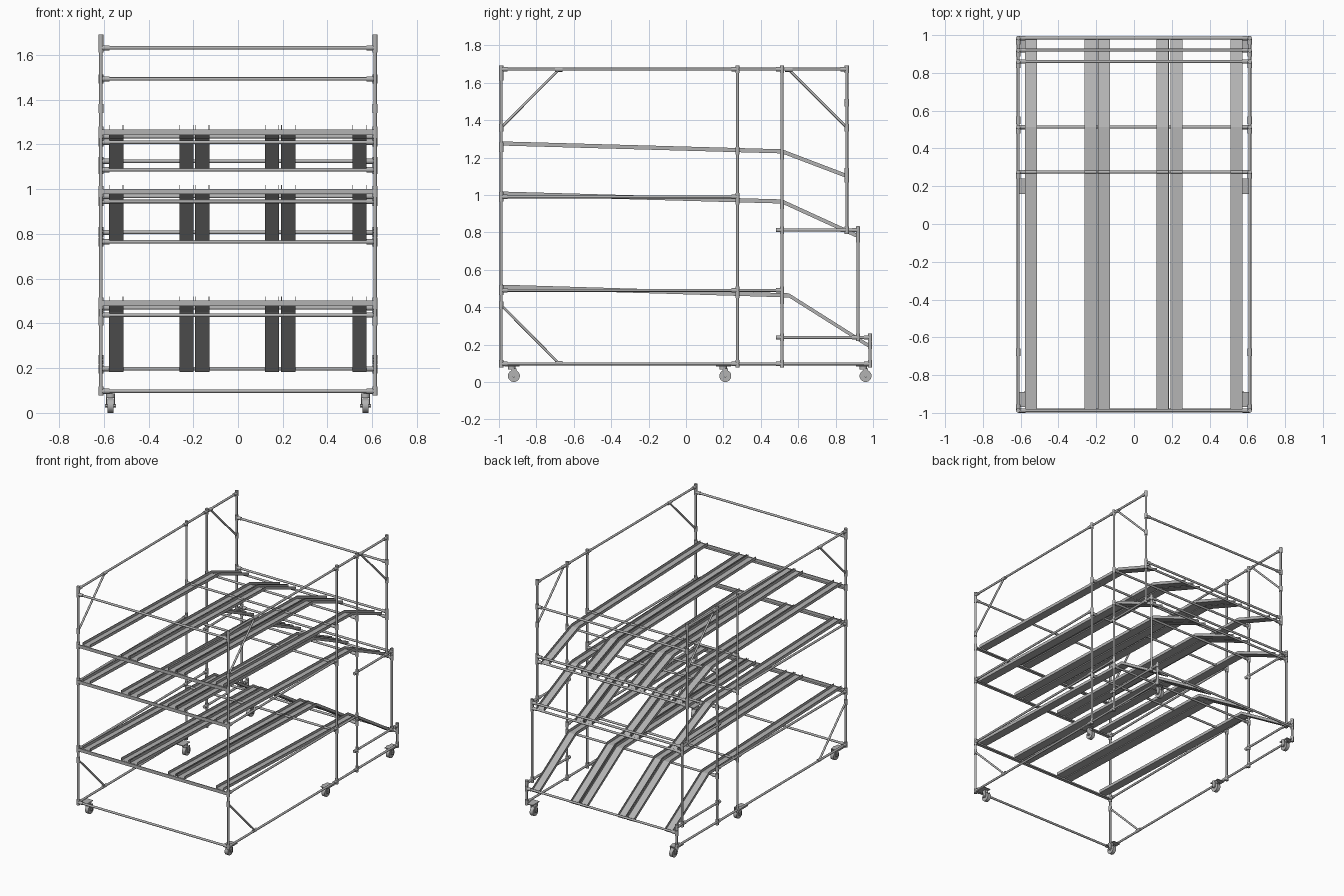
import bpy, bmesh, math
from mathutils import Vector, Matrix

cube = bpy.data.objects.get("Cube")
if cube:
    bpy.data.objects.remove(cube)

steel = bpy.data.materials.new("galvanised_steel")
steel.use_nodes = True
GREY = (0.45, 0.45, 0.45, 1)
steel.diffuse_color = GREY
steel.node_tree.nodes["Principled BSDF"].inputs["Base Color"].default_value = GREY

X = 0.613          # half width of the frame
R = 0.008          # tube radius
FRONT, MID, REAR = -0.988, 0.275, 0.513
TOP_END, STEP_END, LOW_END = 0.86, 0.92, 0.984


def finish(name, bm, smooth=True):
    mesh = bpy.data.meshes.new(name)
    bm.to_mesh(mesh)
    bm.free()
    mesh.materials.append(steel)
    ob = bpy.data.objects.new(name, mesh)
    bpy.context.collection.objects.link(ob)
    if smooth:
        bpy.ops.object.select_all(action="DESELECT")
        ob.select_set(True)
        bpy.context.view_layer.objects.active = ob
        bpy.ops.object.shade_smooth_by_angle(angle=math.radians(40))
    return ob


def tube(bm, a, b, r=R, sides=12):
    a, b = Vector(a), Vector(b)
    d = b - a
    turn = d.to_track_quat("Z", "Y").to_matrix().to_4x4()
    bmesh.ops.create_cone(bm, cap_ends=True, segments=sides, radius1=r, radius2=r,
                          depth=d.length, matrix=Matrix.Translation((a + b) / 2) @ turn)


def box(bm, centre, size):
    bmesh.ops.create_cube(bm, size=1, matrix=Matrix.Translation(centre)
                          @ Matrix.Diagonal((*size, 1)))


def sleeve(bm, p, axis, half=0.02):
    d = Vector(axis) * half
    tube(bm, Vector(p) - d, Vector(p) + d, 0.0115)


# Side frames: (y, z) ends of every post, rail and brace
posts = [(FRONT, 0.09, 1.69), (MID, 0.09, 1.68), (REAR, 0.09, 1.68),
         (TOP_END, 0.81, 1.68), (STEP_END, 0.24, 0.835), (LOW_END, 0.09, 0.255)]
rails = [(1.672, FRONT, TOP_END), (0.99, FRONT, MID), (0.49, FRONT, REAR),
         (0.812, REAR, STEP_END), (0.238, REAR, LOW_END), (0.097, FRONT, LOW_END)]
braces = [(FRONT, 1.36, -0.68, 1.67), (TOP_END, 1.36, 0.55, 1.67),
          (FRONT, 0.41, -0.68, 0.1)]
for side, s in (("right", -1), ("left", 1)):
    x = s * X
    bm = bmesh.new()
    for y, low, high in posts:
        tube(bm, (x, y, low), (x, y, high))
    for z, y1, y2 in rails:
        tube(bm, (x, y1, z), (x, y2, z))
    for y1, z1, y2, z2 in braces:
        tube(bm, (x, y1, z1), (x, y2, z2), 0.007)
    finish(side + "_side_frame", bm)

    # Clamps where tubes meet
    bm = bmesh.new()
    for z, y1, y2 in rails:
        for y, low, high in posts:
            if y1 - 0.01 <= y <= y2 + 0.01 and low - 0.02 <= z <= high + 0.02:
                sleeve(bm, (x, y, z), (0, 0, 1))
                sleeve(bm, (x, y + (0.015 if y < 0 else -0.015), z), (0, 1, 0), 0.018)
    for y1, z1, y2, z2 in braces:
        sleeve(bm, (x, y1, z1), (0, 0, 1))
        sleeve(bm, (x, y2, z2), (0, 1, 0))
    finish(side + "_clamps", bm)

# Cross tubes between the side frames
cross = [(FRONT, 0.097), (FRONT, 1.632), (TOP_END, 1.493),
         (TOP_END, 1.125), (TOP_END, 1.087), (STEP_END, 0.807), (STEP_END, 0.765),
         (LOW_END, 0.197), (REAR, 1.21), (REAR, 0.945), (REAR, 0.437),
         (MID, 1.235), (MID, 0.968), (MID, 0.47)]
bm = bmesh.new()
for y, z in cross:
    tube(bm, (-X, y, z), (X, y, z))
    for s in (-1, 1):
        sleeve(bm, (s * (X - 0.018), y, z), (1, 0, 0))
        sleeve(bm, (s * X, y, z), (0, 0, 1))
finish("cross_tubes", bm)

# Front angle beams that carry the tracks
bm = bmesh.new()
for z in (1.255, 0.99, 0.49):
    box(bm, (0, FRONT - 0.008, z), (2 * X, 0.006, 0.024))
    box(bm, (0, FRONT + 0.002, z - 0.01), (2 * X, 0.02, 0.004))
    for s in (-1, 1):
        sleeve(bm, (s * X, FRONT, z), (0, 0, 1), 0.025)
finish("front_beams", bm, False)

# Tracks: U-shaped channels following a side profile
decks = {"upper": [(FRONT, 1.264), (REAR, 1.222), (TOP_END, 1.09)],
         "middle": [(FRONT, 0.996), (REAR, 0.954), (STEP_END, 0.768)],
         "lower": [(FRONT, 0.498), (0.55, 0.452), (0.978, 0.182)]}
HALF, LIP, T = 0.032, 0.022, 0.003
SECTION = [(-HALF, 0), (HALF, 0), (HALF, LIP), (HALF - T, LIP),
           (HALF - T, T), (T - HALF, T), (T - HALF, LIP), (-HALF, LIP)]
for deck, path in decks.items():
    bm = bmesh.new()
    for cx in (-0.545, -0.23, -0.16, 0.152, 0.225, 0.543):
        rings = [[bm.verts.new((cx + u, y, z + v)) for u, v in SECTION] for y, z in path]
        n = len(SECTION)
        for a, b in zip(rings, rings[1:]):
            for i in range(n):
                j = (i + 1) % n
                bm.faces.new((a[i], a[j], b[j], b[i]))
        bm.faces.new(rings[0])
        bm.faces.new(rings[-1][::-1])
    bmesh.ops.recalc_face_normals(bm, faces=bm.faces)
    finish(deck + "_tracks", bm, False)

# Castors with mounting plate, fork and wheel
for row, y in (("front", -0.92), ("middle", 0.21), ("rear", 0.96)):
    for side, s in (("right", -1), ("left", 1)):
        x = s * 0.57
        bm = bmesh.new()
        box(bm, (s * 0.59, y - 0.01, 0.086), (0.06, 0.08, 0.005))
        tube(bm, (x, y - 0.012, 0.066), (x, y - 0.012, 0.086), 0.02, 16)
        for k in (-1, 1):
            box(bm, (x + k * 0.018, y, 0.05), (0.004, 0.028, 0.045))
        tube(bm, (x - 0.013, y, 0.032), (x + 0.013, y, 0.032), 0.032, 24)
        tube(bm, (x - 0.025, y, 0.032), (x + 0.025, y, 0.032), 0.008)
        finish(row + "_" + side + "_castor", bm)
